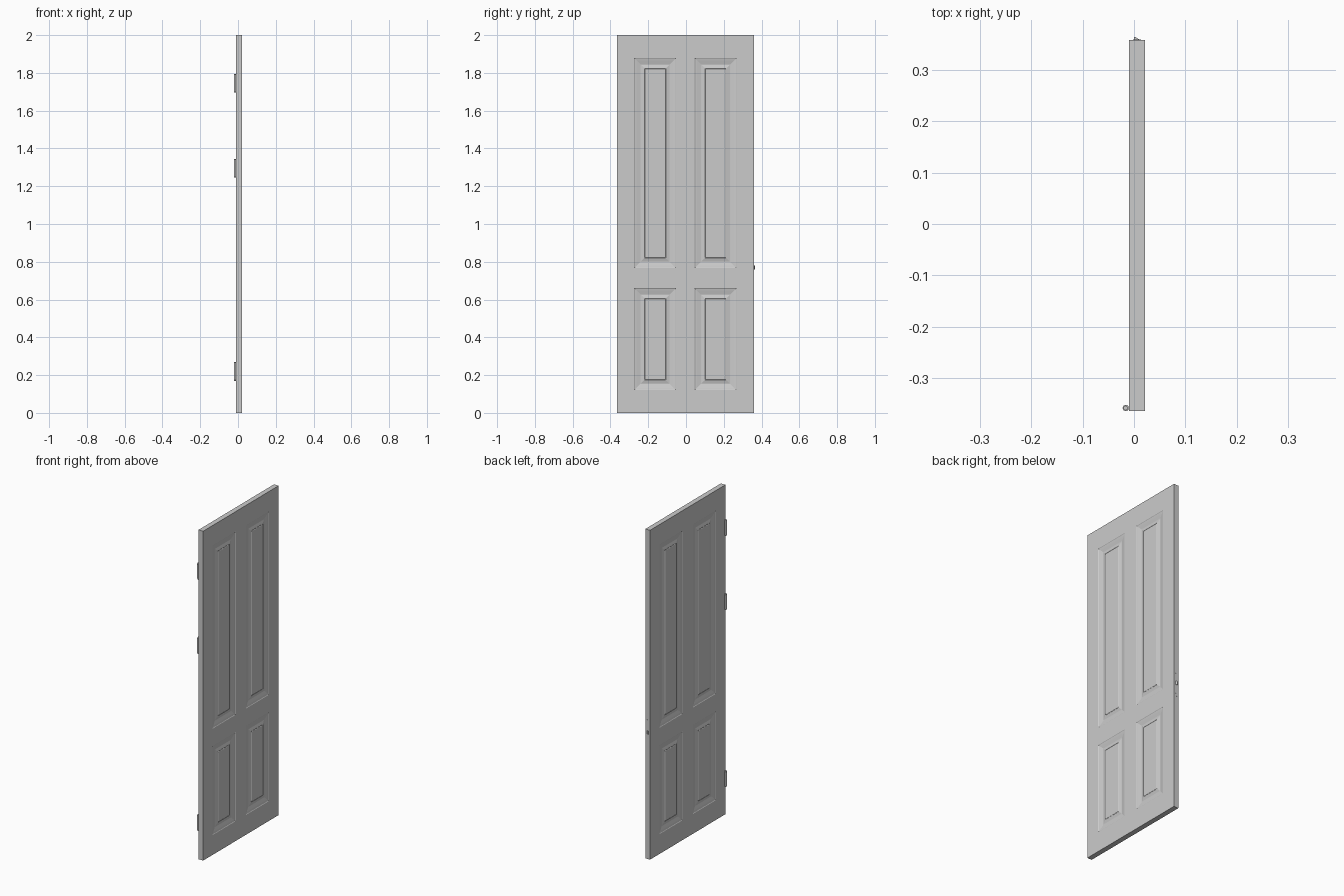
import bpy, bmesh
from mathutils import Vector

if "Cube" in bpy.data.objects:
    bpy.data.objects.remove(bpy.data.objects["Cube"])

X0, X1 = -0.0095, 0.0215      # slab thickness range
Y0, Y1 = -0.365, 0.359        # slab width range
XC, YC = (X0 + X1) / 2, (Y0 + Y1) / 2


def finish(name, bm):
    bmesh.ops.recalc_face_normals(bm, faces=bm.faces)
    me = bpy.data.meshes.new(name)
    bm.to_mesh(me)
    bm.free()
    ob = bpy.data.objects.new(name, me)
    bpy.context.collection.objects.link(ob)
    return ob


def add_box(bm, lo, hi):
    lo, hi = Vector(lo), Vector(hi)
    verts = bmesh.ops.create_cube(bm, size=1)["verts"]
    for v in verts:
        v.co = Vector([(lo[i] + hi[i]) / 2 + v.co[i] * (hi[i] - lo[i]) for i in range(3)])


def box(name, lo, hi):
    bm = bmesh.new()
    add_box(bm, lo, hi)
    return finish(name, bm)


def cylinder(name, center, r, h, sides=16, axis='Z'):
    rot = (1.5707963, 0, 0) if axis == 'Y' else (0, 0, 0)
    bpy.ops.mesh.primitive_cylinder_add(vertices=sides, radius=r, depth=h,
                                        location=center, rotation=rot)
    ob = bpy.context.object
    ob.name = name
    bpy.ops.object.shade_smooth_by_angle()
    return ob


# Door slab, cut into a grid so the four panels can be moulded on both sides
bm = bmesh.new()
add_box(bm, (X0, Y0, 0), (X1, Y1, 2))
for d in (-0.271, -0.049, 0.049, 0.271):
    bmesh.ops.bisect_plane(bm, geom=bm.verts[:] + bm.edges[:] + bm.faces[:],
                           plane_co=(0, YC + d, 0), plane_no=(0, 1, 0))
for z in (0.12, 0.66, 0.766, 1.878):
    bmesh.ops.bisect_plane(bm, geom=bm.verts[:] + bm.edges[:] + bm.faces[:],
                           plane_co=(0, 0, z), plane_no=(0, 0, 1))
bm.normal_update()


def is_panel(f):
    c = f.calc_center_median()
    return (abs(f.normal.x) > 0.9 and 0.049 < abs(c.y - YC) < 0.271
            and (0.12 < c.z < 0.66 or 0.766 < c.z < 1.878))


# Moulding profile: lip, sloping cove, groove, rising bevel, raised field
panels = [f for f in bm.faces if is_panel(f)]
for width, depth in ((0.003, -0.002), (0.010, -0.002), (0.020, -0.005),
                     (0.003, 0.0), (0.019, 0.005), (0.002, -0.001), (0.003, 0.002)):
    bmesh.ops.inset_individual(bm, faces=panels, thickness=width, depth=depth,
                               use_even_offset=True)
finish("door_slab", bm)

# Hinge knuckles with pins
for i, z in enumerate((0.22, 1.295, 1.745)):
    cylinder(f"hinge_knuckle_{i + 1}", (-0.0160, -0.359, z), 0.0062, 0.088)
    cylinder(f"hinge_pin_{i + 1}", (-0.0160, -0.359, z), 0.0045, 0.1)

# Latch face plate and its screws
box("latch_plate", (XC - 0.008, Y1 - 0.002, 0.69), (XC + 0.008, Y1 + 0.0008, 0.845))
for i, z in enumerate((0.705, 0.83)):
    cylinder(f"plate_screw_{i + 1}", (XC, Y1 + 0.0006, z), 0.0035, 0.0012, 12, 'Y')

# Wedge-shaped latch bolt
bm = bmesh.new()
outline = ((0.000, Y1 - 0.003), (0.010, Y1 - 0.003), (0.010, Y1 + 0.001),
           (0.003, 0.365), (0.000, 0.365))
face = bm.faces.new([bm.verts.new((x, y, 0.76)) for x, y in outline])
ext = bmesh.ops.extrude_face_region(bm, geom=[face])["geom"]
bmesh.ops.translate(bm, vec=(0, 0, 0.02),
                    verts=[g for g in ext if isinstance(g, bmesh.types.BMVert)])
finish("latch_bolt", bm)
